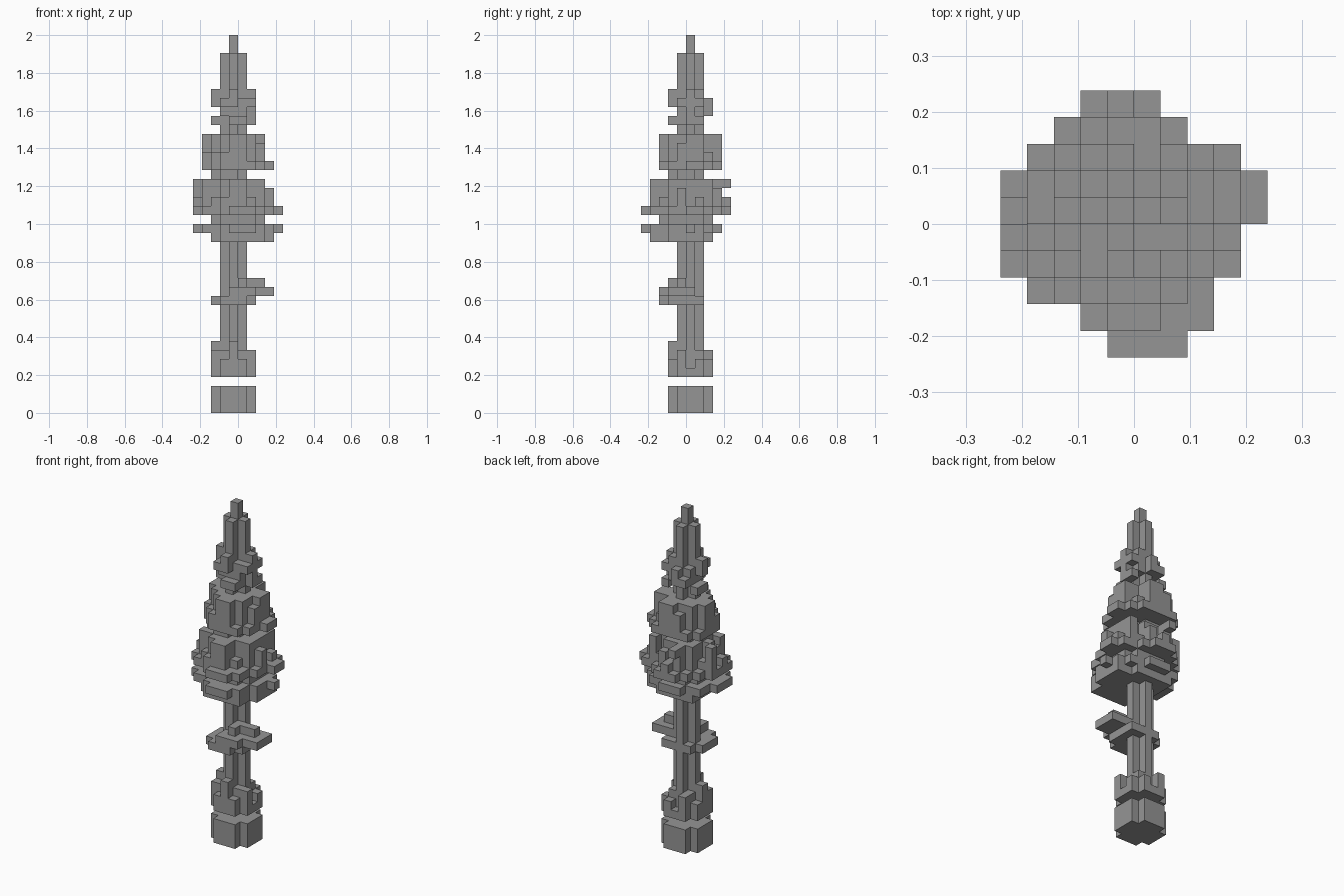
import bpy, bmesh, random
from mathutils import Vector

random.seed(7)
cube = bpy.data.objects.get("Cube")
if cube:
    bpy.data.objects.remove(cube, do_unlink=True)

V = 2 / 42                      # edge of one block
CX, CY = 4, 5                   # block column of the trunk axis
cells = {}                      # block -> part name

grey = bpy.data.materials.new("mid_grey")
grey.use_nodes = True
grey.diffuse_color = (0.3, 0.3, 0.3, 1)
grey.node_tree.nodes["Principled BSDF"].inputs["Base Color"].default_value = grey.diffuse_color


def put(part, xs, ys, zs):
    """Fill a box of blocks; each argument is an inclusive (low, high) span."""
    for x in range(xs[0], xs[1] + 1):
        for y in range(ys[0], ys[1] + 1):
            for z in range(zs[0], zs[1] + 1):
                cells.setdefault((x, y, z), part)


def rows(part, z, front, spans):
    """One layer, from front to back; each word gives the first and last x."""
    for y, (first, last) in enumerate(spans.split(), front):
        put(part, (int(first), int(last)), (y, y), (z, z))


def disc(part, xs, ys, zs):
    """Rounded slab whose rim columns have random heights."""
    mx, my = sum(xs) / 2, sum(ys) / 2
    rx, ry = (xs[1] - xs[0] + 1) / 2, (ys[1] - ys[0] + 1) / 2
    for x in range(xs[0], xs[1] + 1):
        for y in range(ys[0], ys[1] + 1):
            d = abs((x - mx) / rx) ** 1.7 + abs((y - my) / ry) ** 1.7
            if d > 1:
                continue
            top = zs[1]
            if d > 0.65:
                top = random.choice((zs[0], zs[1] - 1, zs[1], zs[1], zs[1]))
            put(part, (x, x), (y, y), (zs[0], top))


def plus(part, zs, r=1):
    """Square column around the axis with its corners left out."""
    put(part, (CX - r, CX + r), (CY - r + 1, CY + r - 1), zs)
    put(part, (CX - r + 1, CX + r - 1), (CY - r, CY + r), zs)


# base, trunk and tip
plus("base_block", (0, 2), 2)
plus("trunk", (4, 39))
put("tip", (CX, CX), (CY, CY), (40, 41))

# root collar with uneven upright pieces
plus("root_collar", (4, 4), 2)
for x, y, top in ((2, 4, 6), (2, 5, 7), (2, 6, 5), (3, 3, 5), (4, 3, 7), (5, 3, 5),
                  (6, 4, 6), (6, 6, 5), (3, 7, 6), (5, 7, 5),
                  (3, 4, 6), (5, 4, 6), (3, 6, 6), (5, 6, 6)):
    put("root_collar", (x, x), (y, y), (4, top))

# side branch
b = "side_branch"
rows(b, 12, 2, "35 26 26 26 36")
rows(b, 13, 2, "46 48 58 58")
put(b, (6, 7), (4, 4), (14, 14))
put(b, (5, 5), (3, 4), (14, 14))

# lower foliage
f = "lower_foliage"
rows(f, 19, 1, "37 27 28 28 28 28 26")
rows(f, 20, 0, "46 37 17 08 08 09 18 17 35")
rows(f, 21, 2, "36 27 27 27 27 36")
rows(f, 22, 0, "46 37 17 08 08 09 09 18 26 35")
disc(f, (1, 7), (1, 8), (23, 25))
put(f, (7, 7), (4, 7), (23, 25))
for x, y, lo, hi in ((0, 4, 23, 23), (0, 6, 23, 25), (8, 4, 23, 24), (8, 6, 23, 23),
                     (4, 9, 23, 23), (3, 9, 25, 25), (3, 8, 24, 25), (5, 1, 24, 25)):
    put(f, (x, x), (y, y), (lo, hi))

# upper foliage
u = "upper_foliage"
put(u, (2, 5), (4, 5), (26, 26))
put(u, (3, 4), (3, 6), (26, 26))
rows(u, 27, 2, "36 27 17 18 18 17 26")
disc(u, (1, 7), (2, 8), (28, 30))
for x, y in ((1, 5), (7, 5), (4, 2), (4, 8)):
    put(u, (x, x), (y, y), (29, 30))

# crown tufts
c = "crown_tufts"
put(c, (2, 2), (5, 6), (32, 32))
put(c, (4, 5), (3, 4), (32, 32))
put(c, (6, 6), (5, 6), (32, 32))
put(c, (6, 6), (5, 5), (33, 35))
put(c, (6, 6), (6, 6), (34, 34))
put(c, (6, 6), (4, 4), (34, 34))
put(c, (3, 5), (4, 6), (33, 34))
put(c, (3, 4), (7, 7), (33, 33))
put(c, (4, 4), (7, 7), (34, 34))
put(c, (2, 2), (5, 5), (34, 35))
put(c, (3, 4), (3, 3), (34, 34))
put(c, (4, 4), (3, 3), (35, 35))
put(c, (5, 5), (6, 6), (35, 35))

# turn the exposed sides of the blocks into one mesh per part
SIDES = [(axis, sign) for axis in range(3) for sign in (0, 1)]
QUAD = ((0, 0), (1, 0), (1, 1), (0, 1))
for part in dict.fromkeys(cells.values()):
    bm = bmesh.new()
    for cell in [k for k, v in cells.items() if v == part]:
        for axis, sign in SIDES:
            near = list(cell)
            near[axis] += 2 * sign - 1
            if tuple(near) in cells:
                continue
            loop = []
            for s, t in (QUAD if sign else QUAD[::-1]):
                p = Vector(cell) - Vector((5, 5, 0))
                p[axis] += sign
                p[(axis + 1) % 3] += s
                p[(axis + 2) % 3] += t
                loop.append(bm.verts.new(p * V))
            bm.faces.new(loop)
    bmesh.ops.remove_doubles(bm, verts=bm.verts, dist=V / 100)
    mesh = bpy.data.meshes.new(part)
    bm.to_mesh(mesh)
    bm.free()
    mesh.materials.append(grey)
    bpy.context.collection.objects.link(bpy.data.objects.new(part, mesh))
